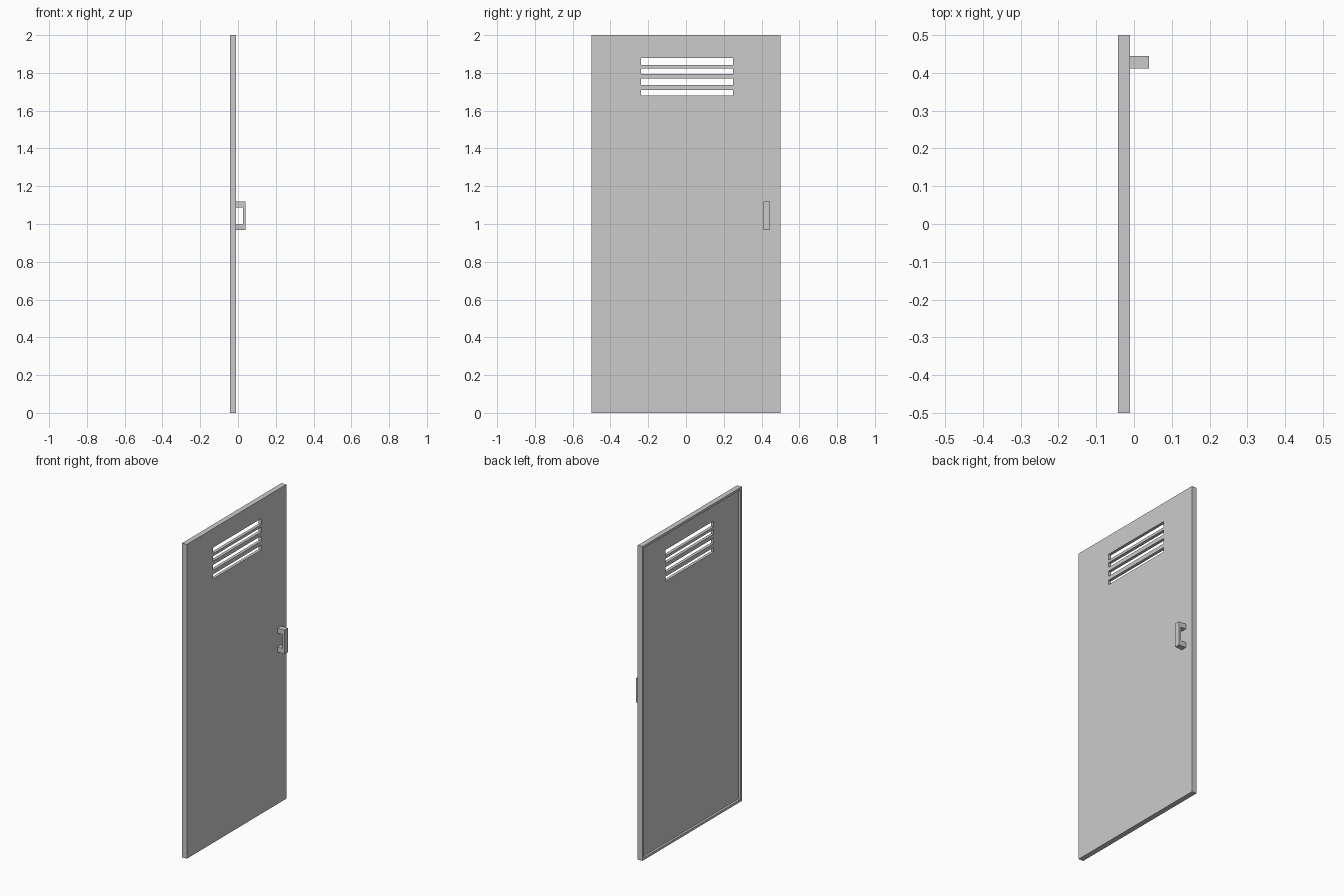
import bpy, bmesh
from mathutils import Vector

if "Cube" in bpy.data.objects:
    bpy.data.objects.remove(bpy.data.objects["Cube"])


def box(name, lo, hi):
    """Axis-aligned box from its two corners."""
    lo, hi = Vector(lo), Vector(hi)
    bm = bmesh.new()
    bmesh.ops.create_cube(bm, size=1)
    for v in bm.verts:
        v.co = (lo + hi) / 2 + v.co * (hi - lo)
    me = bpy.data.meshes.new(name)
    bm.to_mesh(me)
    bm.free()
    ob = bpy.data.objects.new(name, me)
    bpy.context.collection.objects.link(ob)
    return ob


def cut(target, cutter):
    """Subtract a hidden cutter, apply it and remove the helper."""
    cutter.hide_render = True
    mod = target.modifiers.new("cut", 'BOOLEAN')
    mod.operation = 'DIFFERENCE'
    mod.solver = 'EXACT'
    mod.object = cutter
    bpy.context.view_layer.objects.active = target
    bpy.ops.object.modifier_apply(modifier=mod.name)
    bpy.data.objects.remove(cutter)


BACK, FRONT, TIP = -0.043, -0.01, 0.04
RIM, DEPTH = 0.015, 0.014

# Door panel with a shallow recess behind a narrow rim
door = box("door_panel", (BACK, -0.5, 0), (FRONT, 0.5, 2))
cut(door, box("recess_cutter", (BACK - 0.05, -0.5 + RIM, RIM),
              (BACK + DEPTH, 0.5 - RIM, 2 - RIM)))

# Four ventilation slots
for z0, z1 in ((1.68, 1.709), (1.735, 1.769), (1.794, 1.824), (1.841, 1.879)):
    cut(door, box("slot_cutter", (-0.1, -0.237, z0), (0.05, 0.25, z1)))

# C-shaped pull handle extruded along y
profile = [(FRONT, 0.967), (TIP, 0.967), (TIP, 1.12), (FRONT, 1.12),
           (FRONT, 1.088), (0.026, 1.088), (0.026, 1.0), (FRONT, 1.0)]
bm = bmesh.new()
face = bm.faces.new([bm.verts.new((x, 0.411, z)) for x, z in profile])
ext = bmesh.ops.extrude_face_region(bm, geom=[face], use_keep_orig=True)
for v in ext["geom"]:
    if isinstance(v, bmesh.types.BMVert):
        v.co.y = 0.445
bmesh.ops.recalc_face_normals(bm, faces=bm.faces)
mesh = bpy.data.meshes.new("pull_handle")
bm.to_mesh(mesh)
bm.free()
bpy.context.collection.objects.link(bpy.data.objects.new("pull_handle", mesh))
